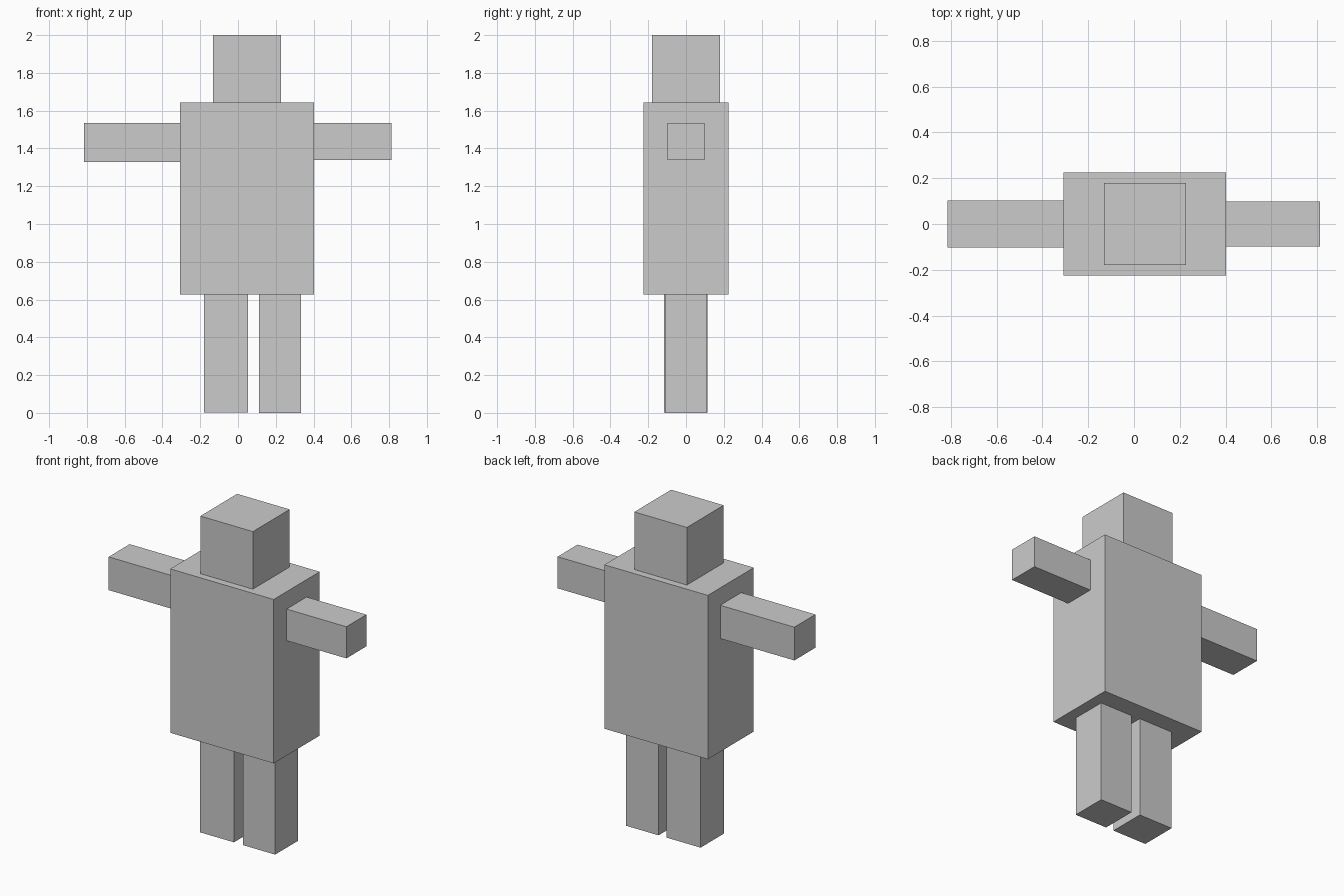
import bpy

if "Cube" in bpy.data.objects:
    bpy.data.objects.remove(bpy.data.objects["Cube"])

grey = bpy.data.materials.new("light grey")
grey.diffuse_color = (0.6, 0.6, 0.6, 1.0)
grey.use_nodes = True
grey.node_tree.nodes["Principled BSDF"].inputs["Base Color"].default_value = grey.diffuse_color


def box(name, x, y, z):
    """Box spanning the given (low, high) ranges on each axis."""
    spans = (x, y, z)
    bpy.ops.mesh.primitive_cube_add(size=1, location=[(a + b) / 2 for a, b in spans])
    ob = bpy.context.object
    ob.name = name
    ob.scale = [b - a for a, b in spans]
    bpy.ops.object.transform_apply(location=False, rotation=False, scale=True)
    ob.data.materials.append(grey)
    return ob


HIP, SHOULDER = 0.627, 1.643

# Body and head
box("torso", (-0.307, 0.402), (-0.225, 0.225), (HIP, SHOULDER))
box("head", (-0.132, 0.228), (-0.18, 0.18), (SHOULDER, 2.0))

# Arms, one slightly longer and thicker than the other
box("left_arm", (-0.815, -0.307), (-0.103, 0.103), (1.329, 1.535))
box("right_arm", (0.402, 0.812), (-0.098, 0.098), (1.339, 1.535))

# Legs
box("left_leg", (-0.18, 0.053), (-0.116, 0.114), (0.003, HIP))
box("right_leg", (0.111, 0.333), (-0.112, 0.11), (0.0, HIP))
